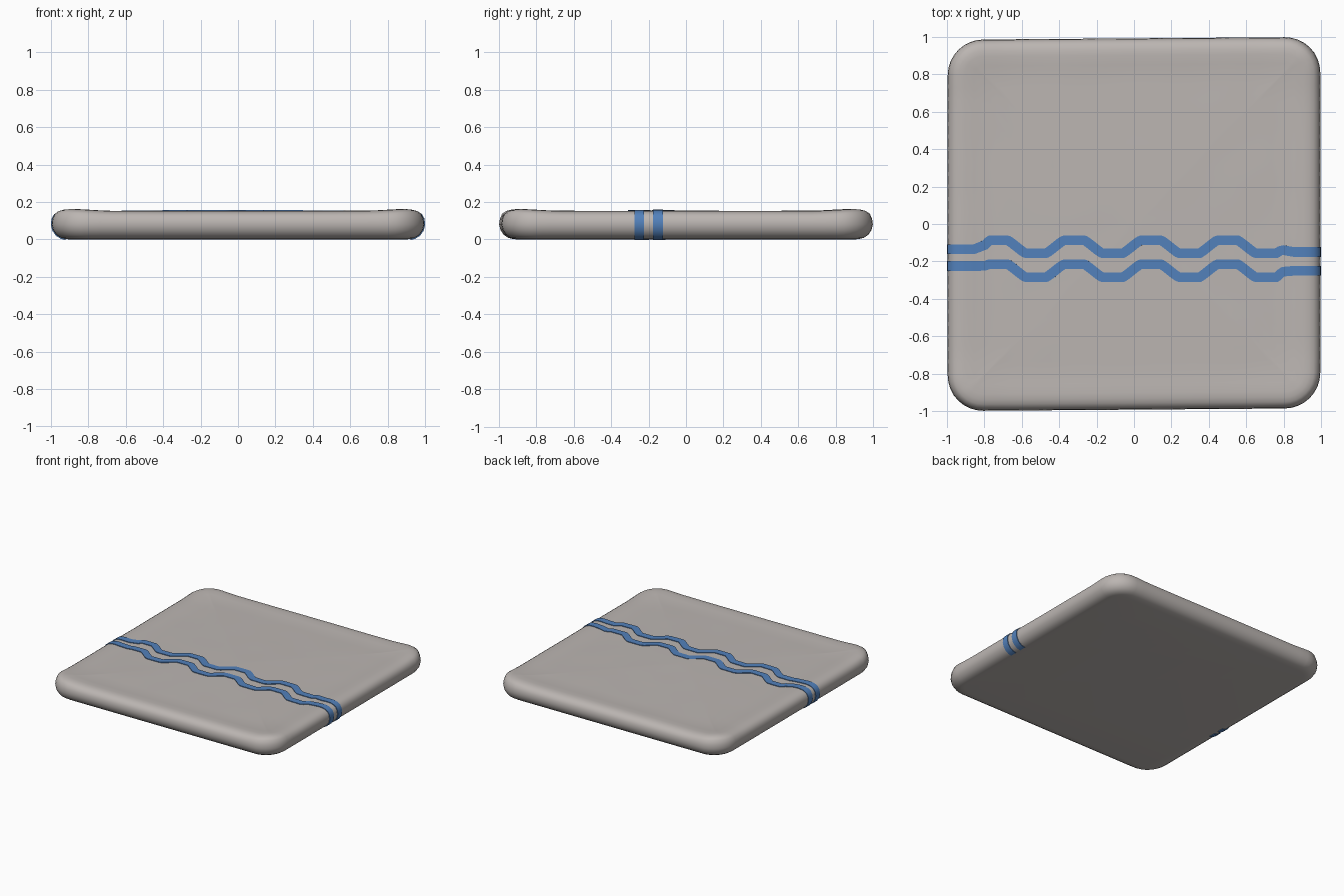
import bpy, bmesh, math
from mathutils import Vector, noise

if "Cube" in bpy.data.objects:
    bpy.data.objects.remove(bpy.data.objects["Cube"])

# Edge profile: (inset from outline, height), from the underside over the edge to the top
PROFILE = [(0.10, 0.0), (0.075, 0.002), (0.05, 0.008), (0.025, 0.024), (0.007, 0.05),
           (0.0, 0.08), (0.004, 0.11), (0.016, 0.131), (0.035, 0.144), (0.06, 0.151),
           (0.09, 0.153), (0.14, 0.150), (0.2, 0.147)]
INNER = [(d, 0.147 + 0.007 * (d - 0.2) / 0.75)
         for d in (0.26, 0.33, 0.4, 0.48, 0.56, 0.64, 0.72, 0.8, 0.88, 0.95)]
HALF_X, HALF_Y, RADIUS = 0.996, 0.9925, 0.19


def material(name, rgb):
    m = bpy.data.materials.new(name)
    m.diffuse_color = (*rgb, 1)
    m.use_nodes = True
    m.node_tree.nodes["Principled BSDF"].inputs["Base Color"].default_value = m.diffuse_color
    return m


def finish(bm, name, mat, angle):
    bmesh.ops.recalc_face_normals(bm, faces=bm.faces[:])
    me = bpy.data.meshes.new(name)
    bm.to_mesh(me)
    bm.free()
    me.materials.append(mat)
    ob = bpy.data.objects.new(name, me)
    bpy.context.collection.objects.link(ob)
    bpy.context.view_layer.objects.active = ob
    ob.select_set(True)
    bpy.ops.object.shade_smooth_by_angle(angle=math.radians(angle))
    ob.select_set(False)


def outline(inset, sides=24, arc=8):
    """Rounded rectangle, always the same number of points."""
    r = max(RADIUS - inset, 0.02)
    cx, cy = HALF_X - inset - r, HALF_Y - inset - r
    corners = [(cx, cy), (-cx, cy), (-cx, -cy), (cx, -cy)]
    pts = []
    for k, (x, y) in enumerate(corners):
        for i in range(arc + 1):
            a = math.pi / 2 * (k + i / arc)
            pts.append(Vector((x + r * math.cos(a), y + r * math.sin(a))))
        a = math.pi / 2 * (k + 1)
        start, end = pts[-1], Vector(corners[(k + 1) % 4]) + r * Vector((math.cos(a), math.sin(a)))
        pts += [start.lerp(end, i / sides) for i in range(1, sides)]
    return pts


def lift(x, y, z):
    """Raised corners and faint hand-made unevenness on the upper side."""
    if z < 0.12:
        return z
    c = max(0, min(1, (min(abs(x), abs(y)) - 0.7) / 0.2))
    return z + 0.011 * c + 0.0015 * noise.noise(Vector((x * 4, y * 4, 0)))


# Slab
stone = material("warm grey stone", (0.50, 0.465, 0.445))
bm = bmesh.new()
rings = []
for inset, z in PROFILE + INNER:
    rings.append([bm.verts.new((p.x, p.y + 0.0075 * p.x, lift(p.x, p.y, z)))
                  for p in outline(inset)])
for a, b in zip(rings, rings[1:]):
    for i in range(len(a)):
        j = (i + 1) % len(a)
        bm.faces.new((a[i], a[j], b[j], b[i]))
bm.faces.new(rings[0])
bm.faces.new(rings[-1])
finish(bm, "slab", stone, 50)


# Wavy stripes, wrapped over the top and down both sides
def stripe_y(x, mid, start, end):
    w = max(-1, min(1, 1.5 * math.cos(2 * math.pi * (x + 0.73) / 0.41)))
    y = mid + 0.035 * w
    t = max(0, min(1, (abs(x) - 0.77) / 0.06))
    return y + ((start if x < 0 else end) - y) * t


def top_z(d):
    table = PROFILE[5:] + INNER + [(1.0, 0.154)]
    for (d0, z0), (d1, z1) in zip(table, table[1:]):
        if d <= d1:
            return z0 + (z1 - z0) * (d - d0) / (d1 - d0)
    return table[-1][1]


def stripe(name, mat, mid, start, end, half=0.026, proud=0.005):
    edge = [(d - HALF_X, z) for d, z in PROFILE[1:]]
    n = 160
    span = [-0.78 + 1.56 * i / n for i in range(n + 1)]
    flat = [(x, top_z(min(HALF_X - abs(x), 0.75))) for x in span]
    path = []
    for x, z in edge + flat + [(-x, z) for x, z in reversed(edge)]:
        y = stripe_y(x, mid, start, end)
        path.append(Vector((x, y, lift(x, y, z))))
    bm = bmesh.new()
    rows = []
    for i, p in enumerate(path):
        t = path[min(i + 1, len(path) - 1)] - path[max(i - 1, 0)]
        up = Vector((-t.z, 0, t.x)).normalized()
        side = up.cross(t).normalized() * half
        rows.append([bm.verts.new(p + s * side + h * up)
                     for s, h in ((-1, -0.004), (-1, proud), (1, proud), (1, -0.004))])
    for a, b in zip(rows, rows[1:]):
        for i in range(4):
            j = (i + 1) % 4
            bm.faces.new((a[i], a[j], b[j], b[i]))
    bm.faces.new(rows[0])
    bm.faces.new(rows[-1])
    finish(bm, name, mat, 40)


blue = material("river blue", (0.085, 0.22, 0.50))
stripe("upper_stripe", blue, -0.122, -0.135, -0.15)
stripe("lower_stripe", blue, -0.25, -0.225, -0.25)
